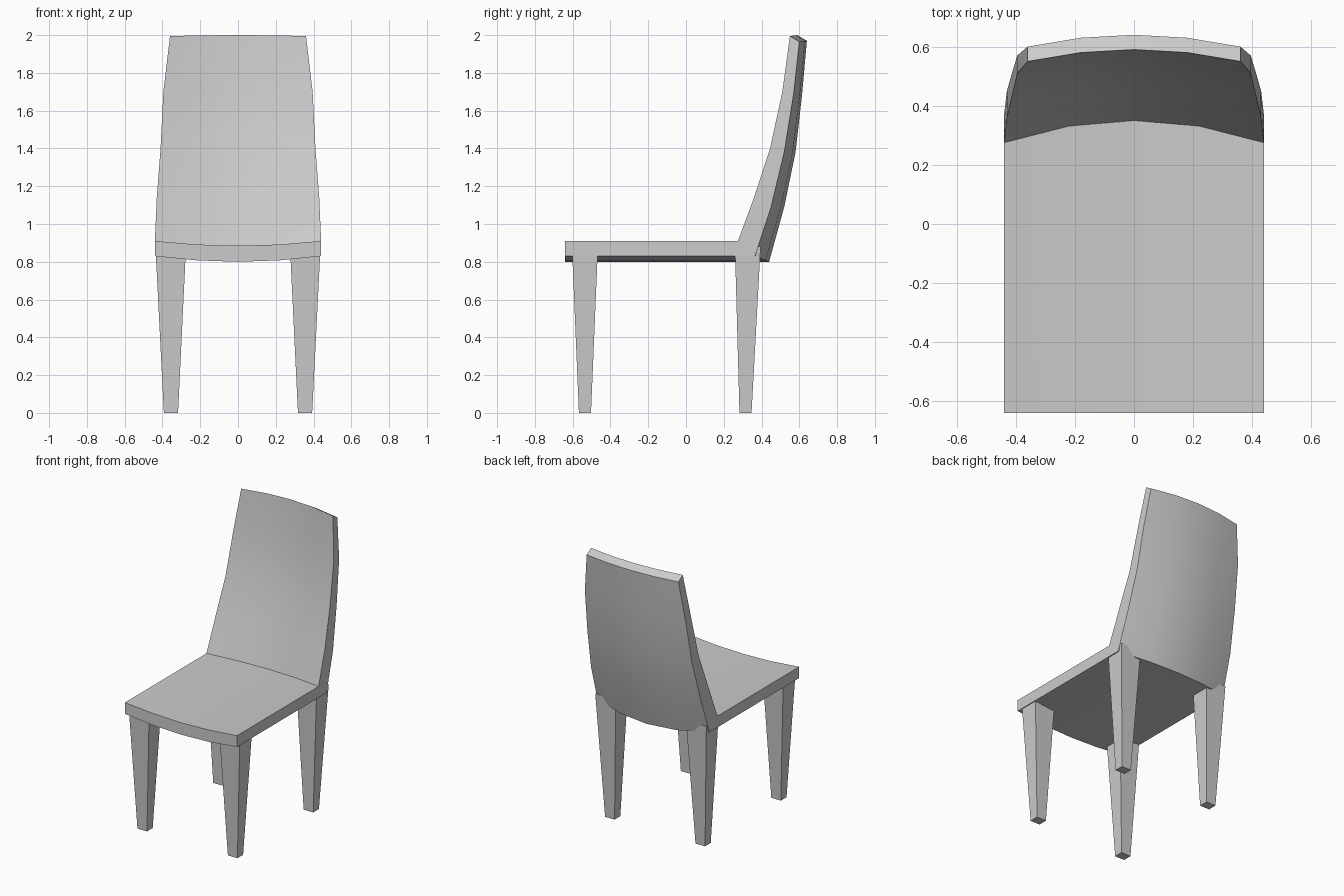
import bpy
import bmesh
import math

cube = bpy.data.objects.get("Cube")
if cube:
    bpy.data.objects.remove(cube, do_unlink=True)

grey = bpy.data.materials.new("plain grey")
grey.use_nodes = True
colour = (0.6, 0.6, 0.6, 1)
grey.diffuse_color = colour
grey.node_tree.nodes["Principled BSDF"].inputs["Base Color"].default_value = colour


def finish(bm, name):
    bmesh.ops.recalc_face_normals(bm, faces=bm.faces)
    mesh = bpy.data.meshes.new(name)
    bm.to_mesh(mesh)
    bm.free()
    mesh.materials.append(grey)
    obj = bpy.data.objects.new(name, mesh)
    bpy.context.collection.objects.link(obj)
    bpy.ops.object.select_all(action="DESELECT")
    obj.select_set(True)
    bpy.context.view_layer.objects.active = obj
    bpy.ops.object.shade_smooth_by_angle(angle=math.radians(30))
    return obj


# Shell side profile: half width, y, z, then y and z bow at the centre line
seat_front = [(0.44, -0.64, 0.83, 0, -0.03), (0.44, -0.64, 0.91, 0, -0.025)]
back_front = [
    (0.44, 0.275, 0.91, 0.075, -0.025),
    (0.43, 0.36, 1.14, 0.065, 0),
    (0.41, 0.445, 1.40, 0.06, 0),
    (0.395, 0.51, 1.70, 0.05, 0),
    (0.36, 0.55, 1.995, 0.04, 0.005),
]
back_rear = [
    (0.44, 0.365, 0.83, 0.075, -0.03),
    (0.43, 0.45, 1.09, 0.07, 0),
    (0.41, 0.52, 1.38, 0.06, 0),
    (0.395, 0.57, 1.69, 0.045, 0),
    (0.36, 0.60, 1.965, 0.04, 0.005),
]
profile = seat_front + back_front + back_rear[::-1]

# Seat and backrest: the profile lofted across the width with a gentle bow
bm = bmesh.new()
loops = []
for u in (-1, -0.5, 0, 0.5, 1):
    bow = 1 - u * u
    loops.append([bm.verts.new((u * w, y + dy * bow, z + dz * bow))
                  for w, y, z, dy, dz in profile])
n = len(profile)
for a, b in zip(loops, loops[1:]):
    for i in range(n):
        j = (i + 1) % n
        bm.faces.new((a[i], a[j], b[j], b[i]))
for side in (loops[0], loops[-1]):
    bm.faces.new((side[0], side[1], side[2], side[n - 1]))
    for i in range(2, 6):
        bm.faces.new((side[i], side[i + 1], side[n - i], side[n + 1 - i]))
finish(bm, "seat_and_backrest")


# Legs: square, tapering towards the floor
def leg(name, side, y_top, y_foot, top):
    bm = bmesh.new()
    bmesh.ops.create_cube(bm, size=1)
    for v in bm.verts:
        upper = v.co.z > 0
        x_mid, x_size = (0.356, 0.16) if upper else (0.355, 0.075)
        y_mid, y_size = (y_top, 0.136) if upper else (y_foot, 0.064)
        v.co = (side * (x_mid + v.co.x * x_size), y_mid + v.co.y * y_size,
                top if upper else 0)
    finish(bm, name)


for word, side in (("left", 1), ("right", -1)):
    leg("front_leg_" + word, side, -0.535, -0.535, 0.86)
    leg("back_leg_" + word, side, 0.327, 0.315, 0.88)
